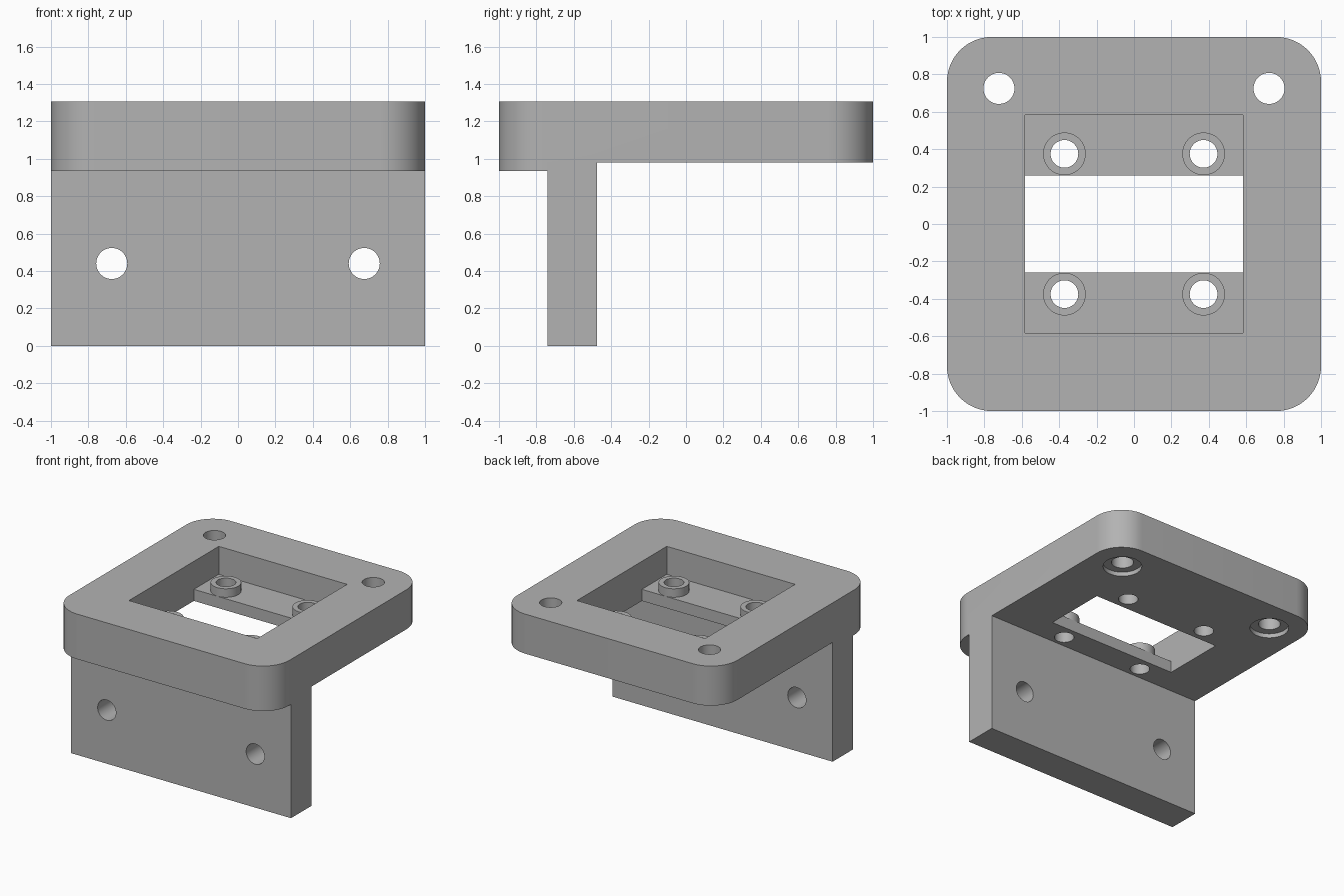
import bpy
import bmesh
import math

cube = bpy.data.objects.get("Cube")
if cube:
    bpy.data.objects.remove(cube, do_unlink=True)

# Main heights
TOP, UNDER, LIP = 1.305, 0.98, 0.935
LEDGE_TOP, BOSS_TOP = 1.075, 1.145

grey = bpy.data.materials.new("plain grey")
grey.use_nodes = True
GREY = (0.45, 0.45, 0.45, 1)
grey.diffuse_color = GREY
grey.node_tree.nodes["Principled BSDF"].inputs["Base Color"].default_value = GREY


def make_object(name, bm):
    bmesh.ops.recalc_face_normals(bm, faces=bm.faces)
    mesh = bpy.data.meshes.new(name)
    bm.to_mesh(mesh)
    bm.free()
    mesh.materials.append(grey)
    obj = bpy.data.objects.new(name, mesh)
    bpy.context.collection.objects.link(obj)
    return obj


def activate(obj):
    bpy.ops.object.select_all(action="DESELECT")
    obj.select_set(True)
    bpy.context.view_layer.objects.active = obj


def smooth(obj):
    activate(obj)
    bpy.ops.object.shade_smooth_by_angle(angle=math.radians(30))


def box(name, half_x, half_y, z0, z1):
    bm = bmesh.new()
    bmesh.ops.create_cube(bm, size=2)
    for v in bm.verts:
        v.co = (v.co.x * half_x, v.co.y * half_y, z1 if v.co.z > 0 else z0)
    return make_object(name, bm)


def cylinder(name, radius, z0, z1, x, y):
    bm = bmesh.new()
    bmesh.ops.create_cone(bm, cap_ends=True, segments=48, radius1=radius,
                          radius2=radius, depth=z1 - z0)
    obj = make_object(name, bm)
    obj.location = (x, y, (z0 + z1) / 2)
    return obj


def cut(target, cutter):
    cutter.hide_render = True
    mod = target.modifiers.new("cut", "BOOLEAN")
    mod.operation = "DIFFERENCE"
    mod.solver = "EXACT"
    mod.object = cutter
    activate(target)
    bpy.ops.object.modifier_apply(modifier=mod.name)
    bpy.data.objects.remove(cutter, do_unlink=True)


# Bracket: side profile swept across x, upright corners of the plate rounded
profile = [(-1, LIP), (-0.74, LIP), (-0.74, 0), (-0.475, 0),
           (-0.475, UNDER), (1, UNDER), (1, TOP), (-1, TOP)]
bm = bmesh.new()
side = bm.faces.new([bm.verts.new((-1, y, z)) for y, z in profile])
swept = bmesh.ops.extrude_face_region(bm, geom=[side])
bmesh.ops.translate(bm, vec=(2, 0, 0),
                    verts=[g for g in swept["geom"] if isinstance(g, bmesh.types.BMVert)])
corners = [e for e in bm.edges
           if all(abs(v.co.y) > 0.99 for v in e.verts)
           and abs(e.verts[0].co.z - e.verts[1].co.z) > 0.1]
bmesh.ops.bevel(bm, geom=corners, offset=0.24, segments=14, profile=0.5,
                affect="EDGES")
bracket = make_object("bracket", bm)

# Square pocket and the slot between its two ledges
cut(bracket, box("pocket_cutter", 0.583, 0.583, LEDGE_TOP, TOP + 0.2))
cut(bracket, box("slot_cutter", 0.583, 0.26, UNDER - 0.2, LEDGE_TOP + 0.1))

for sx in (-1, 1):
    # Plate holes with shallow counterbores underneath
    cut(bracket, cylinder("plate_hole", 0.083, 0.8, 1.5, sx * 0.722, 0.725))
    cut(bracket, cylinder("counterbore", 0.146, 0.8, UNDER + 0.035, sx * 0.722, 0.725))
    # Wall holes, front to back
    hole = cylinder("wall_hole", 0.083, -0.3, 0.3, sx * 0.675, -0.6)
    hole.rotation_euler.x = math.pi / 2
    hole.location.z = 0.44
    cut(bracket, hole)
    # Ledge holes, each with a raised ring
    for sy in (-1, 1):
        x, y = sx * 0.372, sy * 0.375
        cut(bracket, cylinder("ledge_hole", 0.074, 0.8, 1.4, x, y))
        depth = "back" if sy > 0 else "front"
        hand = "left" if sx > 0 else "right"
        boss = cylinder(f"boss_{depth}_{hand}", 0.114, LEDGE_TOP, BOSS_TOP, x, y)
        cut(boss, cylinder("boss_hole", 0.074, 0.8, 1.4, x, y))
        smooth(boss)

smooth(bracket)
